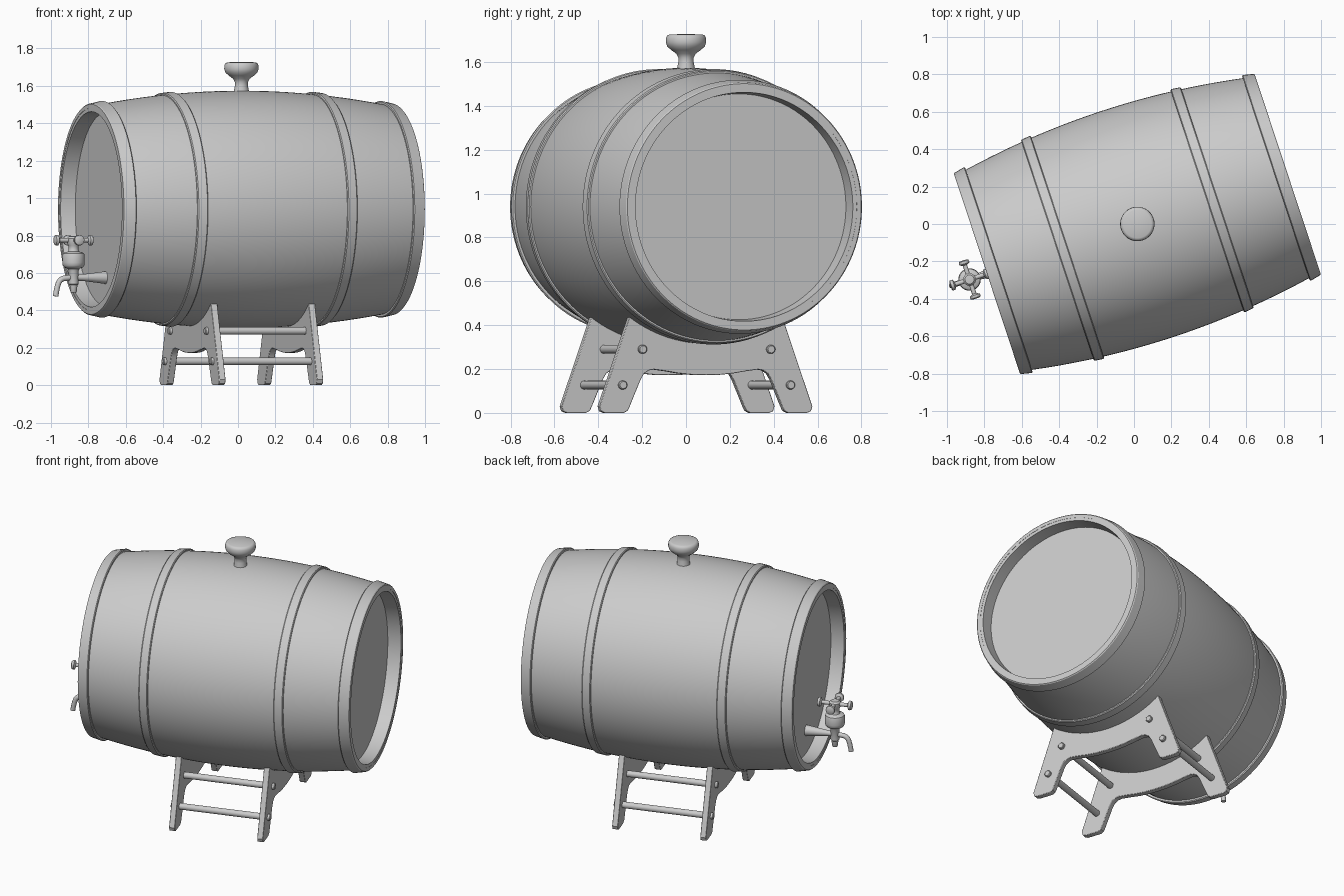
import bpy, bmesh, math
from mathutils import Matrix, Vector

if "Cube" in bpy.data.objects:
    bpy.data.objects.remove(bpy.data.objects["Cube"])

ZC = 0.94            # height of barrel axis
HALF = 0.845         # half length of barrel
# The whole model is built with its axis on local x, then turned about z
PLACE = Matrix.Translation((0.018, 0, 0)) @ Matrix.Rotation(math.radians(18.3), 4, 'Z')
ALONG_X = Matrix.Rotation(math.radians(90), 4, 'Y')   # lathe axis z -> x


def finish(name, bm, angle=35):
    bmesh.ops.recalc_face_normals(bm, faces=bm.faces[:])
    me = bpy.data.meshes.new(name)
    bm.to_mesh(me)
    bm.free()
    ob = bpy.data.objects.new(name, me)
    bpy.context.collection.objects.link(ob)
    ob.matrix_world = PLACE
    smooth(ob, angle)
    return ob


def smooth(ob, angle=35):
    bpy.ops.object.select_all(action='DESELECT')
    ob.select_set(True)
    bpy.context.view_layer.objects.active = ob
    bpy.ops.object.shade_smooth_by_angle(angle=math.radians(angle))


def add_lathe(bm, profile, mat=Matrix(), segs=32, closed=False):
    """Revolve (radius, height) points about z, then move by mat."""
    rings = []
    for r, h in profile:
        if r < 1e-6:
            rings.append([bm.verts.new(mat @ Vector((0, 0, h)))])
        else:
            rings.append([bm.verts.new(mat @ Vector((r * math.cos(a), r * math.sin(a), h)))
                          for a in (2 * math.pi * i / segs for i in range(segs))])
    pairs = list(zip(rings, rings[1:]))
    if closed:
        pairs.append((rings[-1], rings[0]))
    for a, b in pairs:
        for i in range(segs):
            j = (i + 1) % segs
            vs = [a[i % len(a)], a[j % len(a)], b[j % len(b)], b[i % len(b)]]
            bm.faces.new(list(dict.fromkeys(vs)))


def lathe(name, profile, mat=Matrix(), segs=32, closed=False, angle=35):
    bm = bmesh.new()
    add_lathe(bm, profile, mat, segs, closed)
    return finish(name, bm, angle)


def rod(bm, length, r, mat, segs=20):
    c = r * 0.2
    h = length / 2
    add_lathe(bm, [(0, -h), (r - c, -h), (r, -h + c), (r, h - c), (r - c, h), (0, h)], mat, segs)


def barrel_r(s):
    return 0.634 - 0.083 * (s / HALF) ** 2


AXIS = Matrix.Translation((0, 0, ZC)) @ ALONG_X

# Barrel body with recessed heads
N = 24
body = [(0, -HALF + 0.08), (0.515, -HALF + 0.08), (0.522, -HALF)]
body += [(barrel_r(s), s) for s in (-HALF + 2 * HALF * i / N for i in range(N + 1))]
body += [(0.522, HALF), (0.515, HALF - 0.08), (0, HALF - 0.08)]
lathe("barrel_body", body, AXIS, 128, angle=30)

# Hoops: two at the ends, two around the belly
def hoop(name, a, b, t):
    c = 0.005
    lathe(name, [(barrel_r(a) - 0.01, a), (barrel_r(a) + t - c, a), (barrel_r(a) + t, a + c),
                 (barrel_r(b) + t, b - c), (barrel_r(b) + t - c, b), (barrel_r(b) - 0.01, b)],
          AXIS, 128, closed=True, angle=30)

for side, s in (("left", -1), ("right", 1)):
    hoop(side + "_end_hoop", *sorted((s * (HALF - 0.065), s * (HALF + 0.002))), 0.016)
    hoop(side + "_belly_hoop", *sorted((s * 0.393, s * 0.45)), 0.012)

# Bung knob on top
lathe("bung_knob", [(0, 1.55), (0.042, 1.55), (0.040, 1.575), (0.035, 1.60), (0.035, 1.62),
                    (0.044, 1.638), (0.068, 1.655), (0.086, 1.672), (0.092, 1.69),
                    (0.091, 1.71), (0.085, 1.722), (0.075, 1.726), (0, 1.728)], segs=48, angle=50)

# Cradle plates: outline of one half, mirrored, with an arc that carries the barrel
half = [(0, 0.172), (0.07, 0.174), (0.13, 0.18), (0.19, 0.19), (0.25, 0.198), (0.275, 0.194),
        (0.297, 0.18), (0.315, 0.15), (0.366, 0.03), (0.376, 0.01), (0.395, 0),
        (0.485, 0), (0.504, 0.008), (0.511, 0.03), (0.367, 0.437)]
R = 0.62
a0 = math.asin(0.36 / R)
arc = [(R * math.sin(a), ZC - R * math.cos(a)) for a in (a0 * (1 - i / 12) for i in range(25))]
outline = half + arc + [(-u, z) for u, z in reversed(half[1:])]
for side, s in (("left", -1), ("right", 1)):
    bm = bmesh.new()
    x = s * 0.275
    face = bm.faces.new([bm.verts.new((x - 0.018, u, z)) for u, z in outline])
    ext = bmesh.ops.extrude_face_region(bm, geom=[face])
    bmesh.ops.translate(bm, vec=(0.036, 0, 0),
                        verts=[v for v in ext["geom"] if isinstance(v, bmesh.types.BMVert)])
    plate = finish(side + "_cradle_plate", bm)
    bev = plate.modifiers.new("edge", 'BEVEL')
    bev.width, bev.segments, bev.limit_method = 0.003, 2, 'ANGLE'
    bev.angle_limit = math.radians(50)

# Cross rods through both plates
for label, u, z in (("upper", 0.308, 0.29), ("lower", 0.403, 0.127)):
    for side, s in (("front", -1), ("back", 1)):
        bm = bmesh.new()
        rod(bm, 0.62, 0.02, Matrix.Translation((0, s * u, z)) @ ALONG_X)
        finish(f"{side}_{label}_rod", bm)

# Tap: tapered shank plugged into the left head
TX, TZ = -0.945, 0.575
lathe("tap_shank", [(0, -0.75), (0.034, -0.757), (0.034, -0.762), (0.017, -0.90), (0.017, TX), (0, TX)],
      Matrix.Translation((0, 0, TZ)) @ ALONG_X, 28)

# Tap: vertical valve body
lathe("tap_valve", [(0, 0.494), (0.014, 0.494), (0.017, 0.50), (0.021, 0.535), (0.026, 0.54),
                    (0.026, 0.61), (0.032, 0.622), (0.050, 0.63), (0.058, 0.64), (0.060, 0.655),
                    (0.060, 0.692), (0.056, 0.704), (0.046, 0.71), (0.030, 0.714), (0.026, 0.725),
                    (0.026, 0.745), (0.034, 0.757), (0.034, 0.785), (0.024, 0.796), (0, 0.798)],
      Matrix.Translation((TX, 0, 0)), 32)

# Tap: four-armed handle with button ends
bm = bmesh.new()
for k in range(4):
    arm = (Matrix.Translation((TX, 0, 0.775)) @ Matrix.Rotation(k * math.pi / 2, 4, 'Z') @ ALONG_X)
    add_lathe(bm, [(0, 0), (0.012, 0), (0.012, 0.08), (0.020, 0.084), (0.028, 0.088),
                   (0.029, 0.094), (0.027, 0.103), (0.020, 0.107), (0, 0.108)], arm, 20)
finish("tap_handle", bm)

# Tap: curved spout
cu = bpy.data.curves.new("tap_spout", 'CURVE')
cu.dimensions = '3D'
cu.bevel_depth, cu.bevel_resolution, cu.use_fill_caps = 0.015, 4, True
sp = cu.splines.new('BEZIER')
pts = [((TX, TZ), (-0.03, 0)), ((TX - 0.052, TZ - 0.004), (-0.022, -0.002)),
       ((TX - 0.09, TZ - 0.045), (-0.006, -0.022)), ((TX - 0.101, 0.475), (-0.002, -0.015))]
sp.bezier_points.add(len(pts) - 1)
for bp, ((x, z), (dx, dz)) in zip(sp.bezier_points, pts):
    bp.handle_left_type = bp.handle_right_type = 'FREE'
    bp.co = (x, 0, z)
    bp.handle_left, bp.handle_right = (x - dx, 0, z - dz), (x + dx, 0, z + dz)
spout = bpy.data.objects.new("tap_spout", cu)
bpy.context.collection.objects.link(spout)
spout.matrix_world = PLACE
bpy.ops.object.select_all(action='DESELECT')
spout.select_set(True)
bpy.context.view_layer.objects.active = spout
bpy.ops.object.convert(target='MESH')
smooth(bpy.context.view_layer.objects.active, 40)
